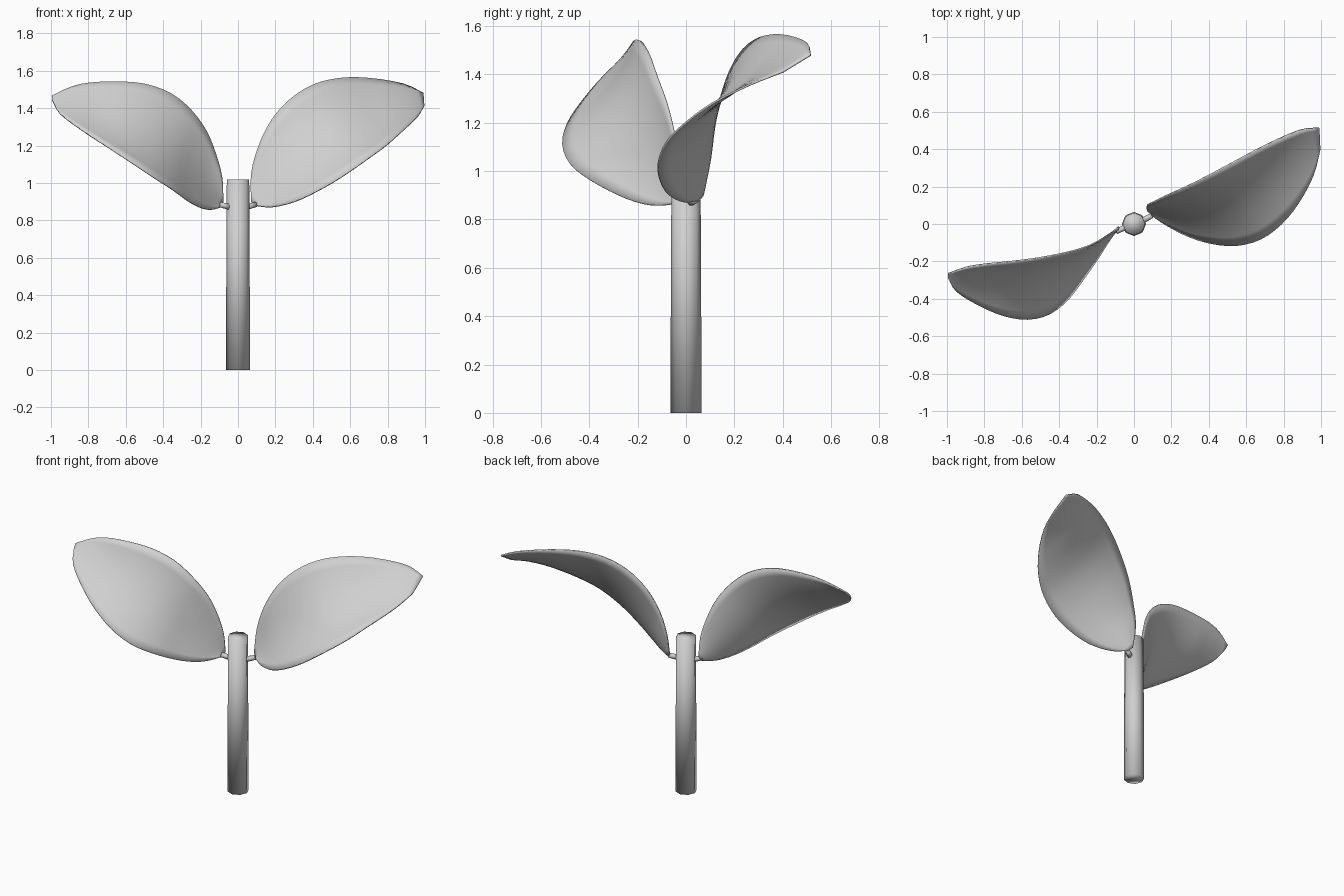
import bpy, bmesh, math
from mathutils import Vector

if "Cube" in bpy.data.objects:
    bpy.data.objects.remove(bpy.data.objects["Cube"])

grey = bpy.data.materials.new("plain_grey")
grey.diffuse_color = (0.63, 0.63, 0.63, 1)
grey.use_nodes = True
grey.node_tree.nodes["Principled BSDF"].inputs["Base Color"].default_value = grey.diffuse_color


def finish(name, bm):
    bmesh.ops.recalc_face_normals(bm, faces=bm.faces)
    for f in bm.faces:
        f.smooth = True
    me = bpy.data.meshes.new(name)
    bm.to_mesh(me)
    bm.free()
    me.materials.append(grey)
    ob = bpy.data.objects.new(name, me)
    bpy.context.collection.objects.link(ob)
    return ob


def tube(name, start, end, r1, r2, sides):
    """Capped cylinder between two points."""
    a, b = Vector(start), Vector(end)
    bm = bmesh.new()
    bmesh.ops.create_cone(bm, cap_ends=True, segments=sides, radius1=r1,
                          radius2=r2, depth=(b - a).length)
    rot = Vector((0, 0, 1)).rotation_difference(b - a).to_matrix().to_4x4()
    bm.transform(rot)
    bmesh.ops.translate(bm, verts=bm.verts, vec=(a + b) / 2)
    return finish(name, bm)


def smooth_path(pts, steps):
    """Catmull-Rom curve through the points."""
    p = [Vector(q) for q in pts]
    p = [2 * p[0] - p[1]] + p + [2 * p[-1] - p[-2]]
    out = []
    for i in range(1, len(p) - 2):
        a, b, c, d = p[i - 1:i + 3]
        for k in range(steps):
            t = k / steps
            out.append(0.5 * (2 * b + (c - a) * t + (2 * a - 5 * b + 4 * c - d) * t ** 2
                              + (3 * b - a - 3 * c + d) * t ** 3))
    return out + [p[-2]]


def leaf(name, upper, lower, side, cup=0.09, across=10):
    """Cupped blade spanning an upper and a lower rim, flat at the tip."""
    up, lo = smooth_path(upper, 3), smooth_path(lower, 3)
    mid = [(a + b) / 2 for a, b in zip(up, lo)]
    n = len(up)
    bm = bmesh.new()
    rows = []
    for i in range(n):
        chord = up[i] - lo[i]
        along = mid[min(i + 1, n - 1)] - mid[max(i - 1, 0)]
        bulge = cup * chord.length * min(1, 4 * (1 - i / (n - 1)))
        out = along.cross(chord).normalized() * side * bulge
        rows.append([bm.verts.new(lo[i] + chord * s + out * 4 * s * (1 - s))
                     for s in (j / across for j in range(across + 1))])
    for r, q in zip(rows, rows[1:]):
        for j in range(across):
            bm.faces.new((r[j], r[j + 1], q[j + 1], q[j]))
    ob = finish(name, bm)
    mod = ob.modifiers.new("thickness", "SOLIDIFY")
    mod.thickness = 0.008
    mod.offset = 0
    return ob


# Stem
tube("stem", (0, 0, 0), (0, 0, 1.02), 0.065, 0.06, 8)

# Short stalks joining the leaves to the stem
tube("right_stalk", (0.04, 0.015, 0.87), (0.095, 0.045, 0.885), 0.017, 0.015, 8)
tube("left_stalk", (-0.04, -0.015, 0.87), (-0.095, -0.04, 0.885), 0.017, 0.015, 8)

# Right leaf
leaf("right_leaf",
     [(0.07, 0.07, 0.9), (0.07, 0.1, 1.05), (0.11, 0.12, 1.2), (0.18, 0.155, 1.34),
      (0.28, 0.2, 1.45), (0.4, 0.26, 1.525), (0.54, 0.335, 1.56), (0.7, 0.42, 1.56),
      (0.88, 0.5, 1.53), (0.99, 0.515, 1.48)],
     [(0.09, 0.05, 0.88), (0.18, -0.01, 0.872), (0.3, -0.07, 0.9), (0.42, -0.105, 0.955),
      (0.55, -0.115, 1.03), (0.68, -0.08, 1.12), (0.79, 0, 1.2), (0.88, 0.11, 1.28),
      (0.96, 0.26, 1.355), (0.995, 0.4, 1.41)], -1)

# Left leaf
leaf("left_leaf",
     [(-0.08, -0.015, 0.9), (-0.085, -0.03, 1.03), (-0.12, -0.05, 1.16),
      (-0.17, -0.08, 1.28), (-0.25, -0.12, 1.39), (-0.36, -0.152, 1.48),
      (-0.5, -0.18, 1.53), (-0.65, -0.2, 1.542), (-0.8, -0.215, 1.535),
      (-0.9, -0.232, 1.51), (-0.995, -0.265, 1.465)],
     [(-0.09, -0.03, 0.87), (-0.14, -0.1, 0.858), (-0.19, -0.18, 0.865),
      (-0.26, -0.28, 0.9), (-0.35, -0.4, 0.965), (-0.45, -0.48, 1.03),
      (-0.57, -0.51, 1.11), (-0.7, -0.49, 1.195), (-0.83, -0.435, 1.28),
      (-0.95, -0.36, 1.37), (-0.995, -0.285, 1.445)], 1)
